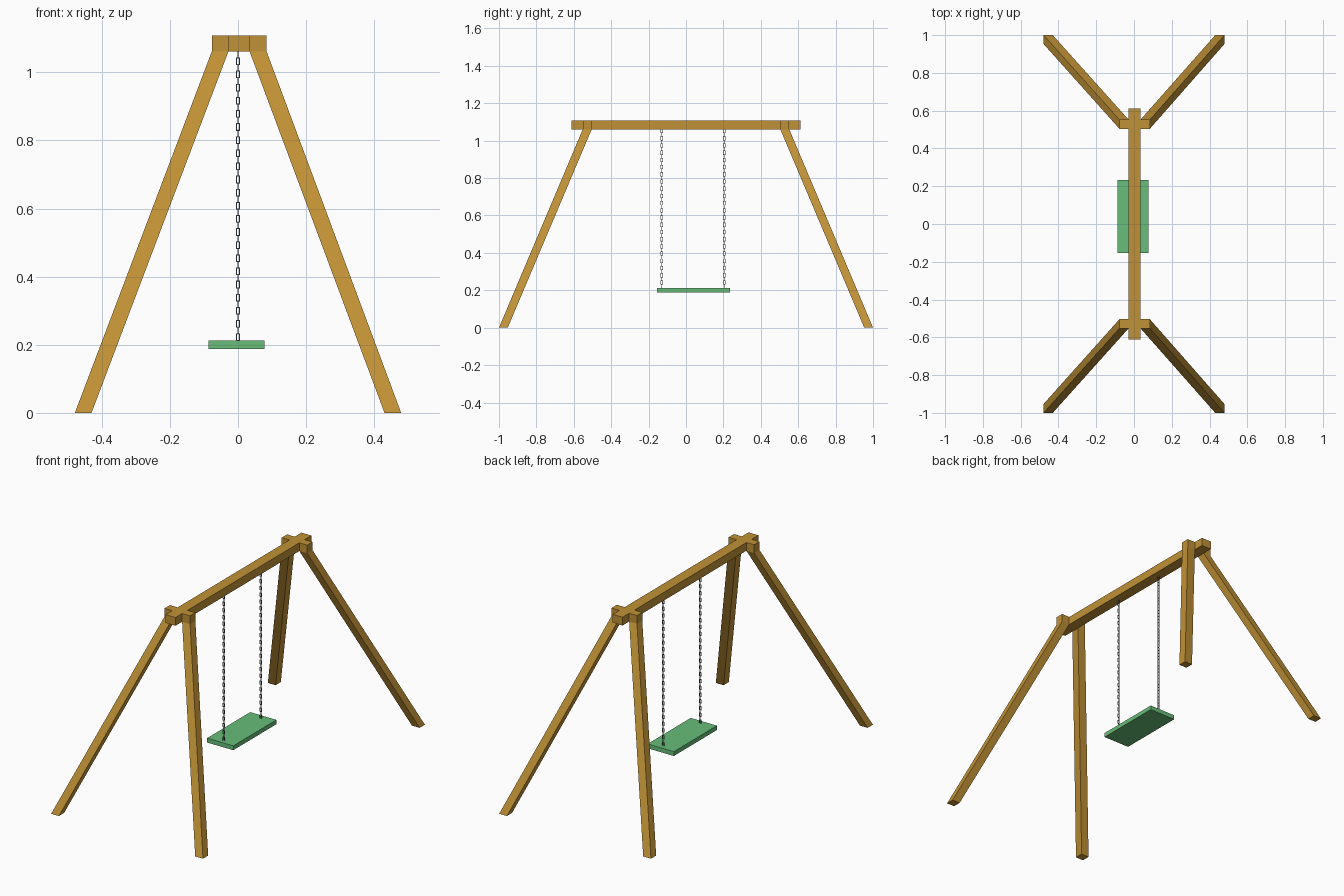
import bpy
import bmesh
from math import pi
from mathutils import Matrix, Vector

cube = bpy.data.objects.get("Cube")
if cube:
    bpy.data.objects.remove(cube, do_unlink=True)


def make_material(name, rgb):
    mat = bpy.data.materials.new(name)
    mat.use_nodes = True
    mat.diffuse_color = (*rgb, 1)
    mat.node_tree.nodes["Principled BSDF"].inputs["Base Color"].default_value = (*rgb, 1)
    return mat


wood = make_material("warm wood", (0.53, 0.285, 0.037))
green = make_material("seat green", (0.14, 0.51, 0.19))
steel = make_material("chain grey", (0.2, 0.2, 0.2))


def finish(name, bm, mat):
    bmesh.ops.recalc_face_normals(bm, faces=bm.faces)
    mesh = bpy.data.meshes.new(name)
    bm.to_mesh(mesh)
    bm.free()
    mesh.materials.append(mat)
    obj = bpy.data.objects.new(name, mesh)
    bpy.context.collection.objects.link(obj)
    return obj


def add_box(bm, low, high):
    low, high = Vector(low), Vector(high)
    place = Matrix.Translation((low + high) / 2) @ Matrix.Diagonal((*(high - low), 1))
    return bmesh.ops.create_cube(bm, size=1, matrix=place)["verts"]


def box(name, low, high, mat):
    bm = bmesh.new()
    add_box(bm, low, high)
    return finish(name, bm, mat)


def loft(name, sections, mat):
    """Skin horizontal rectangles given as (x0, x1, y0, y1, z)."""
    bm = bmesh.new()
    rings = [[bm.verts.new((x, y, z)) for x, y in ((x0, y0), (x1, y0), (x1, y1), (x0, y1))]
             for x0, x1, y0, y1, z in sections]
    for a, b in zip(rings, rings[1:]):
        for i in range(4):
            j = (i + 1) % 4
            bm.faces.new((a[i], a[j], b[j], b[i]))
    bm.faces.new(rings[0])
    bm.faces.new(rings[-1])
    return finish(name, bm, mat)


# Top beam
TOP, UNDER = 1.108, 1.061
BEAM_L, BEAM_R = -0.028, 0.034
box("top_beam", (BEAM_L, -0.612, UNDER), (BEAM_R, 0.612, TOP), wood)

# Splayed legs, each ending in an upright block against the beam
for side, inner, outer in (("right", BEAM_L, -0.077), ("left", BEAM_R, 0.084)):
    foot = -1 if side == "right" else 1
    for end, sy in (("front", -1), ("back", 1)):
        head = (inner, outer, sy * 0.504, sy * 0.552)
        loft(f"{end}_{side}_leg",
             [(foot * 0.43, foot * 0.479, sy * 0.953, sy, 0), (*head, UNDER), (*head, TOP)],
             wood)

# Seat board
SEAT_TOP = 0.213
box("seat", (-0.087, -0.154, 0.188), (0.078, 0.234, SEAT_TOP), green)

# Chains of rectangular links, alternate links turned a quarter
LINKS = 44
PITCH = (UNDER - SEAT_TOP) / LINKS
HALF_W, HALF_H, WIRE = 0.006, PITCH / 2 + 0.0015, 0.0025


def add_link(bm, centre, angle):
    t = WIRE / 2
    verts = []
    for s in (-1, 1):
        a, b = sorted((s * HALF_W, s * (HALF_W - WIRE)))
        verts += add_box(bm, (a, -t, -HALF_H), (b, t, HALF_H))
        a, b = sorted((s * HALF_H, s * (HALF_H - WIRE)))
        verts += add_box(bm, (WIRE - HALF_W, -t, a), (HALF_W - WIRE, t, b))
    place = Matrix.Translation(centre) @ Matrix.Rotation(angle, 4, "Z")
    bmesh.ops.transform(bm, matrix=place, verts=verts)


for name, y in (("front_chain", -0.129), ("back_chain", 0.205)):
    bm = bmesh.new()
    for i in range(LINKS):
        add_link(bm, (0, y, SEAT_TOP + (i + 0.5) * PITCH), (i % 2) * pi / 2)
    finish(name, bm, steel)
